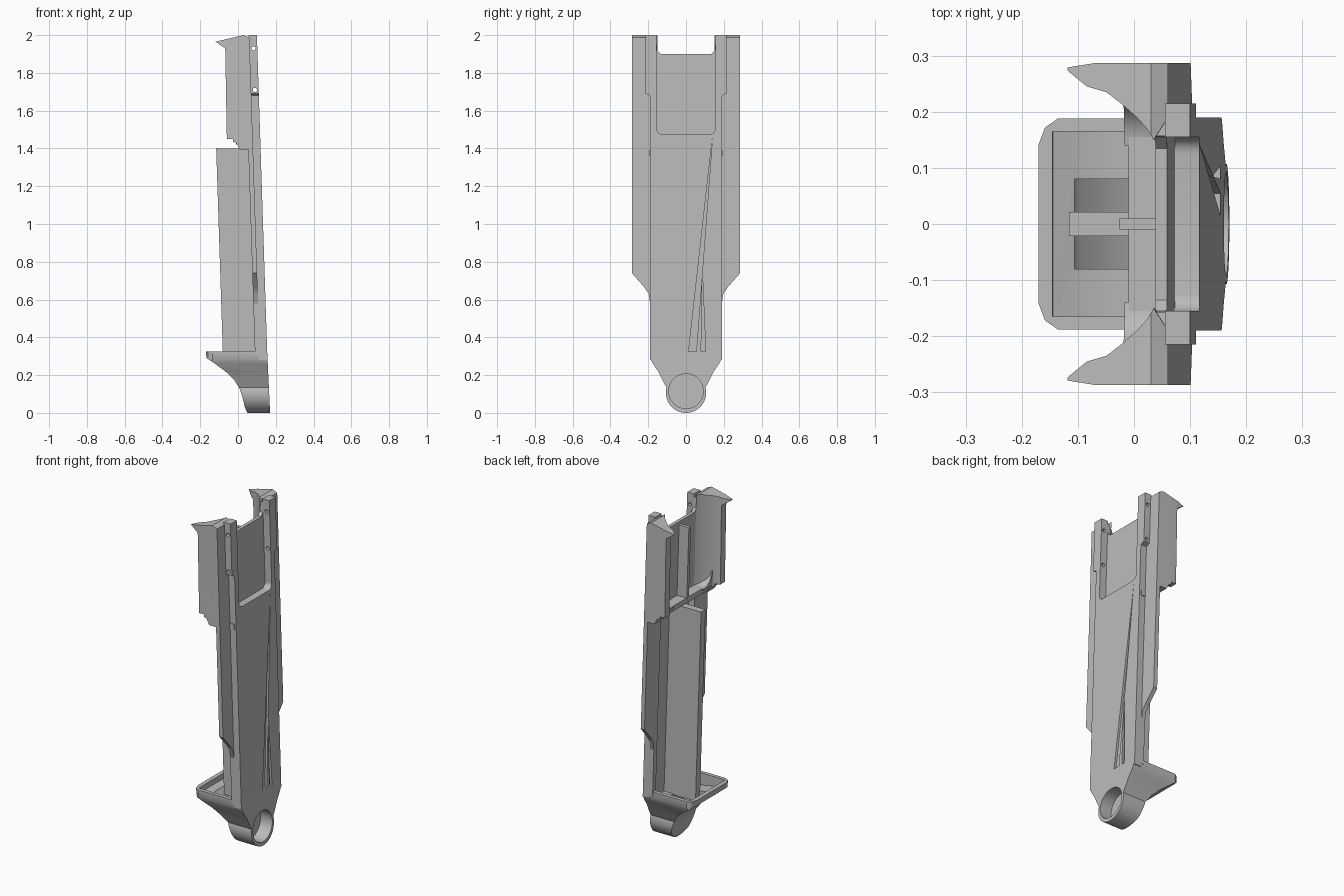
import bpy, bmesh, math
from mathutils import Vector

old = bpy.data.objects.get("Cube")
if old:
    bpy.data.objects.remove(old, do_unlink=True)

LEAN = 0.0325  # the whole panel leans towards -x as it rises

grey = bpy.data.materials.new("plain_grey")
grey.use_nodes = True
colour = (0.5, 0.5, 0.5, 1)
grey.diffuse_color = colour
grey.node_tree.nodes["Principled BSDF"].inputs["Base Color"].default_value = colour
parts = []


def prism(name, axis, outline, lo, hi):
    """Extrude an outline along an axis; outlines are (y,z), (x,z) or (x,y)."""
    place = {"x": lambda a, b, t: (t, a, b),
             "y": lambda a, b, t: (a, t, b),
             "z": lambda a, b, t: (a, b, t)}[axis]
    bm = bmesh.new()
    ends = [[bm.verts.new(place(a, b, t)) for a, b in outline] for t in (lo, hi)]
    bm.faces.new(ends[0])
    bm.faces.new(ends[1])
    n = len(outline)
    for i in range(n):
        j = (i + 1) % n
        bm.faces.new((ends[0][i], ends[0][j], ends[1][j], ends[1][i]))
    for v in bm.verts:
        v.co.x -= LEAN * v.co.z
    bmesh.ops.recalc_face_normals(bm, faces=bm.faces)
    mesh = bpy.data.meshes.new(name)
    bm.to_mesh(mesh)
    bm.free()
    mesh.materials.append(grey)
    ob = bpy.data.objects.new(name, mesh)
    bpy.context.collection.objects.link(ob)
    parts.append(ob)
    return ob


def box(name, x, y, z):
    return prism(name, "z", [(x[0], y[0]), (x[1], y[0]), (x[1], y[1]), (x[0], y[1])], *z)


def combine(ob, tool, operation):
    """Apply a boolean and discard the tool."""
    mod = ob.modifiers.new("cut", "BOOLEAN")
    mod.operation, mod.object, mod.solver = operation, tool, "EXACT"
    tool.hide_render = True
    graph = bpy.context.evaluated_depsgraph_get()
    mesh = bpy.data.meshes.new_from_object(ob.evaluated_get(graph))
    ob.modifiers.clear()
    ob.data = mesh
    parts.remove(tool)
    bpy.data.objects.remove(tool, do_unlink=True)


def arc(cx, cy, r, start, end, steps):
    return [(cx + r * math.cos(math.radians(start + (end - start) * i / steps)),
             cy + r * math.sin(math.radians(start + (end - start) * i / steps)))
            for i in range(steps + 1)]


def mirrored(half):
    """Close a half outline (first coordinate positive) across its centre."""
    return half + [(-a, b) for a, b in reversed(half)]


# Outer skin with a rounded window cut into its top
skin = prism("outer_skin", "x", mirrored(
    [(0.19, 0.28), (0.19, 1.68), (0.215, 1.69), (0.215, 2.0), (0.155, 2.0)]
    + [(0.155, 1.51)] + arc(0.125, 1.505, 0.03, 0, -90, 5)), 0.12, 0.165)

# Hollow in the inner side of the skin
combine(skin, box("hollow", (0.1, 0.14), (-0.16, 0.16), (0.2, 1.42)), "DIFFERENCE")

# Long shallow grooves in the outer face
grooves = ([(0.14, 1.46), (0.0, 0.2), (0.045, 0.2)],
           [(0.085, 0.78), (0.08, 0.31), (0.105, 0.3)])
for outline in grooves:
    combine(skin, prism("groove", "x", outline, 0.152, 0.2), "DIFFERENCE")

# Screw holes in both edge strips
for z in (1.71, 1.93):
    hole = prism("hole", "y", arc(0.145, z, 0.011, 0, 330, 11), -0.3, 0.3)
    combine(skin, hole, "DIFFERENCE")

# Recessed panel closing the window, with risers at its top corners
prism("recessed_panel", "x", mirrored(
    [(0.2, 1.4), (0.2, 1.98), (0.157, 1.98), (0.153, 1.92), (0.135, 1.9)]), 0.1, 0.121)

# Wings, side walls and edge details, the same at front and rear
for side, s in (("front", -1), ("rear", 1)):
    def flip(points):
        return [(a, s * b) for a, b in points]

    def flip_y(points):
        return [(s * a, b) for a, b in points]

    # Upper flange: curved section trimmed by its side outline
    flange = prism(side + "_flange", "z", flip(
        [(-0.06, 0.278), (-0.005, 0.287), (0.125, 0.287), (0.125, 0.19), (0.1, 0.15),
         (0.088, 0.17), (0.07, 0.19), (0.045, 0.212), (0.015, 0.235), (-0.02, 0.245)]),
        1.3, 2.1)
    trim = prism("trim", "y",
                 [(-0.012, 1.45), (-0.005, 1.93), (-0.055, 1.965), (0.095, 2.0),
                  (0.13, 1.985), (0.13, 1.395), (0.055, 1.395), (0.037, 1.43),
                  (0.02, 1.435), (0.02, 1.45)], -0.4, 0.4)
    combine(flange, trim, "INTERSECT")

    # Thin lower wing plate
    prism(side + "_wing", "x", flip_y(
        [(0.165, 0.54), (0.19, 0.58), (0.197, 0.63), (0.225, 0.67), (0.287, 0.74),
         (0.287, 1.42), (0.165, 1.42)]), 0.1, 0.125)

    # Channel side wall
    box(side + "_channel_wall", (0.1, 0.16), sorted((s * 0.16, s * 0.19)), (0.3, 1.45))

    # Small edge tab
    box(side + "_tab", (0.125, 0.155), sorted((s * 0.185, s * 0.195)), (1.36, 1.39))

    # Fillet in the lower corner of the tray
    prism(side + "_tray_fillet", "x", flip_y(
        [(0.23, 1.44), (0.23, 1.54)] + arc(0.14, 1.53, 0.08, 0, -90, 6) + [(0.14, 1.44)]),
        0.03, 0.11)

# Shelf below the tray
prism("tray_shelf", "z", [(0.037, -0.2), (0.12, -0.2), (0.12, 0.2), (0.037, 0.2)], 1.42, 1.452)

# Centre ribs
box("upper_rib", (0.035, 0.105), (-0.01, 0.01), (1.42, 1.88))
box("lower_rib", (-0.07, 0.145), (-0.021, 0.021), (0.25, 1.4))

# Foot bracket: side profile trimmed by its face and plan outlines
foot = prism("foot_bracket", "y",
             [(-0.16, 0.325), (-0.157, 0.29), (-0.12, 0.265), (-0.06, 0.22), (-0.015, 0.175),
              (0.012, 0.13), (0.027, 0.08), (0.037, 0.03), (0.05, 0.0), (0.17, 0.0),
              (0.165, 0.325)], -0.19, 0.19)
face = mirrored([(0.19, 0.4), (0.19, 0.29), (0.175, 0.26), (0.145, 0.215), (0.12, 0.165)]
                + arc(0, 0.107, 0.107, 15, -84, 14))
combine(foot, prism("face_trim", "x", face, -0.3, 0.3), "INTERSECT")
plan = [(0.3, -0.188), (0.3, 0.188), (-0.125, 0.188), (-0.148, 0.172), (-0.162, 0.135),
        (-0.162, -0.135), (-0.148, -0.172), (-0.125, -0.188)]
combine(foot, prism("plan_trim", "z", plan, -0.1, 0.5), "INTERSECT")

# Cup hollow, a wide shallow step and a narrow deep one
combine(foot, prism("cup", "y", [(-0.135, 0.4), (-0.135, 0.293), (-0.09, 0.275), (0.0, 0.255),
                                 (0.14, 0.255), (0.14, 0.4)], -0.165, 0.165), "DIFFERENCE")
combine(foot, prism("well", "y", [(-0.11, 0.3), (-0.09, 0.265), (0.0, 0.19), (0.06, 0.16),
                                  (0.08, 0.16), (0.08, 0.3)], -0.08, 0.08), "DIFFERENCE")

# Round socket on the outer side
socket = prism("socket", "x", arc(0, 0.115, 0.092, 0, 350, 35), 0.09, 0.3)
combine(foot, socket, "DIFFERENCE")

# Smooth the curved faces and keep the edges crisp
bpy.ops.object.select_all(action="DESELECT")
for ob in parts:
    ob.select_set(True)
bpy.context.view_layer.objects.active = parts[0]
bpy.ops.object.shade_smooth_by_angle(angle=math.radians(30))
